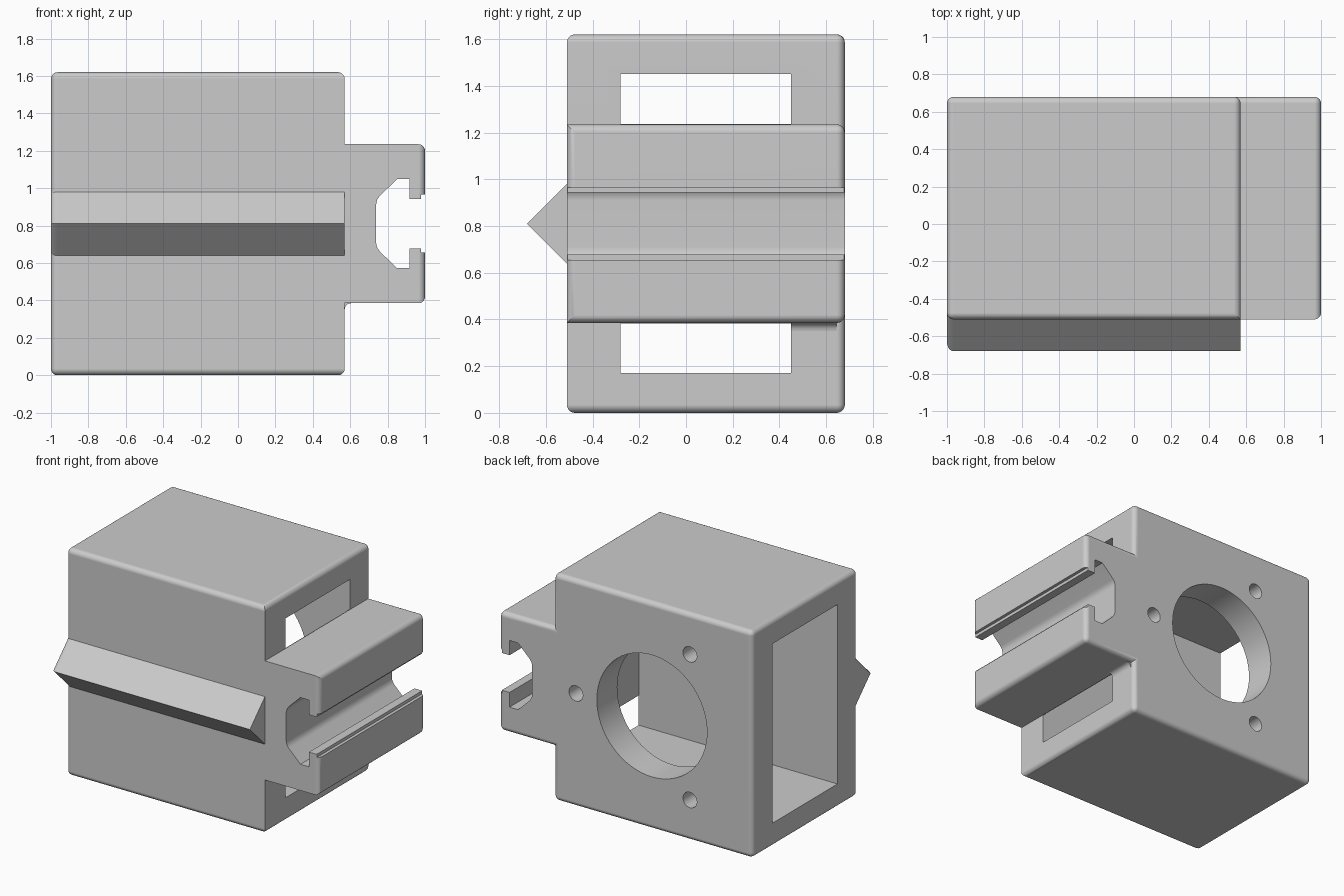
import bpy, bmesh, math
from mathutils import Vector

if "Cube" in bpy.data.objects:
    bpy.data.objects.remove(bpy.data.objects["Cube"])

grey = bpy.data.materials.new("light_grey")
grey.use_nodes = True
grey.diffuse_color = (0.6, 0.6, 0.6, 1)
grey.node_tree.nodes["Principled BSDF"].inputs["Base Color"].default_value = (0.6, 0.6, 0.6, 1)

FRONT, BACK = -0.51, 0.68
LEFT, SIDE, RAIL = -1.0, 0.57, 1.0
TOP, RAIL_LOW, RAIL_HIGH, MID = 1.62, 0.385, 1.235, 0.81
ROUND = 0.035


def prism(name, points, start, end, axis="y", rounded=None):
    """Extrude a 2D profile along y (points are x, z) or x (points are y, z)."""
    def place(p, d):
        return (p[0], d, p[1]) if axis == "y" else (d, p[0], p[1])
    bm = bmesh.new()
    rings = [[bm.verts.new(place(p, d)) for p in points] for d in (start, end)]
    for ring in rings:
        bm.faces.new(ring)
    n = len(points)
    for i in range(n):
        j = (i + 1) % n
        bm.faces.new((rings[0][i], rings[0][j], rings[1][j], rings[1][i]))
    bmesh.ops.recalc_face_normals(bm, faces=bm.faces)
    if rounded:
        edges = [e for e in bm.edges if rounded(e.verts[0].co, e.verts[1].co)]
        bmesh.ops.bevel(bm, geom=edges, offset=ROUND, segments=5, profile=0.5,
                        affect="EDGES", clamp_overlap=True)
    mesh = bpy.data.meshes.new(name)
    bm.to_mesh(mesh)
    bm.free()
    mesh.materials.append(grey)
    obj = bpy.data.objects.new(name, mesh)
    bpy.context.collection.objects.link(obj)
    return obj


def activate(obj):
    bpy.ops.object.select_all(action="DESELECT")
    obj.select_set(True)
    bpy.context.view_layer.objects.active = obj


def cut(obj, cutter):
    cutter.hide_render = True
    mod = obj.modifiers.new("cut", "BOOLEAN")
    mod.operation = "DIFFERENCE"
    mod.solver = "EXACT"
    mod.object = cutter
    activate(obj)
    bpy.ops.object.modifier_apply(modifier=mod.name)
    bpy.data.objects.remove(cutter)


def circle(cx, cz, r, n):
    return [(cx + r * math.cos(2 * math.pi * i / n),
             cz + r * math.sin(2 * math.pi * i / n)) for i in range(n)]


def near(a, b):
    return abs(a - b) < 1e-4


# Edges of the housing that are rounded
def housing_round(a, b):
    if near(a.y, BACK) and near(b.y, BACK):
        return True
    if near(a.y, FRONT) and near(b.y, FRONT):
        return ((near(a.z, b.z) and (near(a.z, 0) or near(a.z, TOP)))
                or (near(a.x, b.x) and (near(a.x, LEFT) or near(a.x, RAIL))))
    return near(a.z, 0) or near(a.z, TOP) or near(a.x, RAIL)


# Housing with its side rail block
housing = prism("housing", [
    (LEFT, 0), (SIDE, 0), (SIDE, RAIL_LOW), (RAIL, RAIL_LOW),
    (RAIL, RAIL_HIGH), (SIDE, RAIL_HIGH), (SIDE, TOP), (LEFT, TOP)],
    FRONT, BACK, rounded=housing_round)

# Cavity running sideways, open above and below the rail block
gap = 0.002
cut(housing, prism("cavity_cutter", [
    (-1.2, 0.17), (0.8, 0.17), (0.8, RAIL_LOW - gap), (SIDE - gap, RAIL_LOW - gap),
    (SIDE - gap, RAIL_HIGH + gap), (0.8, RAIL_HIGH + gap), (0.8, 1.45), (-1.2, 1.45)],
    -0.28, 0.45))

# Stepped slot in the rail block
half = [(1.1, 0.155), (0.978, 0.155), (0.978, 0.133), (0.917, 0.133),
        (0.917, 0.238), (0.85, 0.238), (0.757, 0.147), (0.743, 0.126), (0.738, 0.1)]
slot = [(x, MID + z) for x, z in half] + [(x, MID - z) for x, z in reversed(half)]
cut(housing, prism("slot_cutter", slot, -1, 1))

# Round opening and three screw holes in the back wall
cx = -0.207
cut(housing, prism("opening_cutter", circle(cx, MID, 0.435, 64), 0.3, 0.9))
for k in range(3):
    a = math.tau * k / 3
    cut(housing, prism("screw_cutter", circle(
        cx + 0.6 * math.cos(a), MID + 0.6 * math.sin(a), 0.055, 24), 0.3, 0.9))

# Wedge ridge across the front
wedge = prism("front_ridge", [(-0.475, MID - 0.205), (-0.68, MID), (-0.475, MID + 0.205)],
              LEFT, SIDE, axis="x",
              rounded=lambda a, b: near(a.x, LEFT) and near(b.x, LEFT) and not near(a.y, b.y))

# Small fillet under the rail block
arc = [(SIDE + ROUND * (1 - math.cos(t)), RAIL_LOW - ROUND * (1 - math.sin(t)))
       for t in [math.pi / 2 * i / 5 for i in range(6)]]
fillet = prism("rail_fillet", arc + [(SIDE - 0.01, RAIL_LOW + 0.01), (SIDE - 0.01, RAIL_LOW - ROUND)],
               0.45, BACK - ROUND)

for obj in (housing, wedge, fillet):
    activate(obj)
    bpy.ops.object.shade_smooth_by_angle(angle=math.radians(30))
    mod = obj.modifiers.new("flat_faces", "WEIGHTED_NORMAL")
    mod.keep_sharp = True
